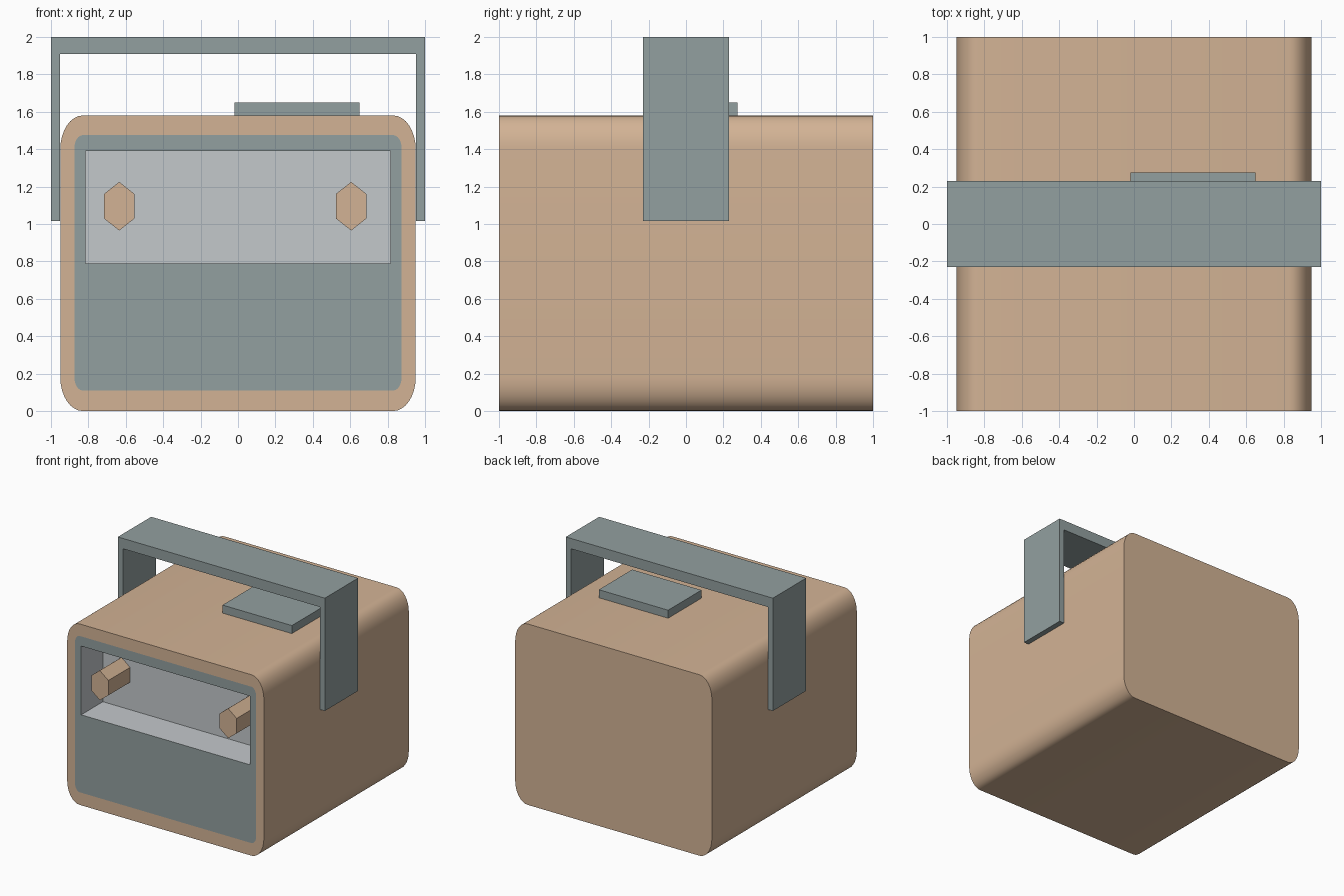
import bpy, bmesh, math

if "Cube" in bpy.data.objects:
    bpy.data.objects.remove(bpy.data.objects["Cube"])


def material(name, rgb):
    m = bpy.data.materials.new(name)
    m.diffuse_color = (*rgb, 1)
    m.use_nodes = True
    m.node_tree.nodes["Principled BSDF"].inputs["Base Color"].default_value = m.diffuse_color
    return m


TAN = material("tan", (0.65, 0.45, 0.30))
GREY = material("grey", (0.29, 0.35, 0.35))
PALE = material("pale", (0.55, 0.58, 0.60))


def rounded(hw, z0, z1, rx, rz, seg=8):
    """Rounded rectangle in x/z, counter-clockwise seen from the front."""
    pts = []
    for q, (sx, sz) in enumerate([(1, 1), (-1, 1), (-1, -1), (1, -1)]):
        cx = sx * (hw - rx)
        cz = z1 - rz if sz > 0 else z0 + rz
        for i in range(seg + 1):
            a = math.pi / 2 * (q + i / seg)
            pts.append((cx + rx * math.cos(a), cz + rz * math.sin(a)))
    return pts


def loft(name, mat, sections, cap_back=False, cap_front=False, smooth=False):
    """Skin (profile, y) sections that share a point count."""
    bm = bmesh.new()
    rings = [[bm.verts.new((x, y, z)) for x, z in p] for p, y in sections]
    n = len(rings[0])
    for a, b in zip(rings, rings[1:]):
        for i in range(n):
            j = (i + 1) % n
            bm.faces.new((a[i], a[j], b[j], b[i]))
    if cap_back:
        bm.faces.new(rings[0][::-1])
    if cap_front:
        bm.faces.new(rings[-1])
    bmesh.ops.remove_doubles(bm, verts=bm.verts, dist=1e-5)
    mesh = bpy.data.meshes.new(name)
    bm.to_mesh(mesh)
    bm.free()
    mesh.materials.append(mat)
    ob = bpy.data.objects.new(name, mesh)
    bpy.context.collection.objects.link(ob)
    if smooth:
        bpy.ops.object.select_all(action='DESELECT')
        bpy.context.view_layer.objects.active = ob
        ob.select_set(True)
        bpy.ops.object.shade_smooth_by_angle(angle=math.radians(30))
    return ob


case = rounded(0.95, 0.0, 1.58, 0.12, 0.18)
panel = rounded(0.875, 0.11, 1.475, 0.045, 0.07)
window = rounded(0.815, 0.79, 1.39, 0, 0)

# Case shell with its front rim, the flush panel, and the recessed window
loft("case", TAN, [(case, 1), (case, -1), (panel, -1)], cap_back=True, smooth=True)
loft("front_panel", GREY, [(panel, -1), (window, -1)])
loft("window_recess", PALE, [(window, -1), (window, -0.7)], cap_front=True)

# Stretched hexagonal knobs reaching out of the recess
for name, kx in (("left_knob", -0.635), ("right_knob", 0.605)):
    hexagon = [(kx + 0.095 * math.cos(a), 1.095 + 0.13 * math.sin(a))
               for a in (math.pi / 6 + k * math.pi / 3 for k in range(6))]
    loft(name, TAN, [(hexagon, -0.7), (hexagon, -1)], cap_front=True)

# Carrying handle: U profile
u = [(1, 1.015), (1, 2), (-1, 2), (-1, 1.015),
     (-0.952, 1.015), (-0.952, 1.91), (0.952, 1.91), (0.952, 1.015)]
loft("handle", GREY, [(u, 0.23), (u, -0.23)], cap_back=True, cap_front=True)

# Flat button plate on top
plate = [(0.65, 1.575), (0.65, 1.65), (-0.02, 1.65), (-0.02, 1.575)]
loft("top_button", GREY, [(plate, 0.275), (plate, -0.185)], cap_back=True, cap_front=True)
